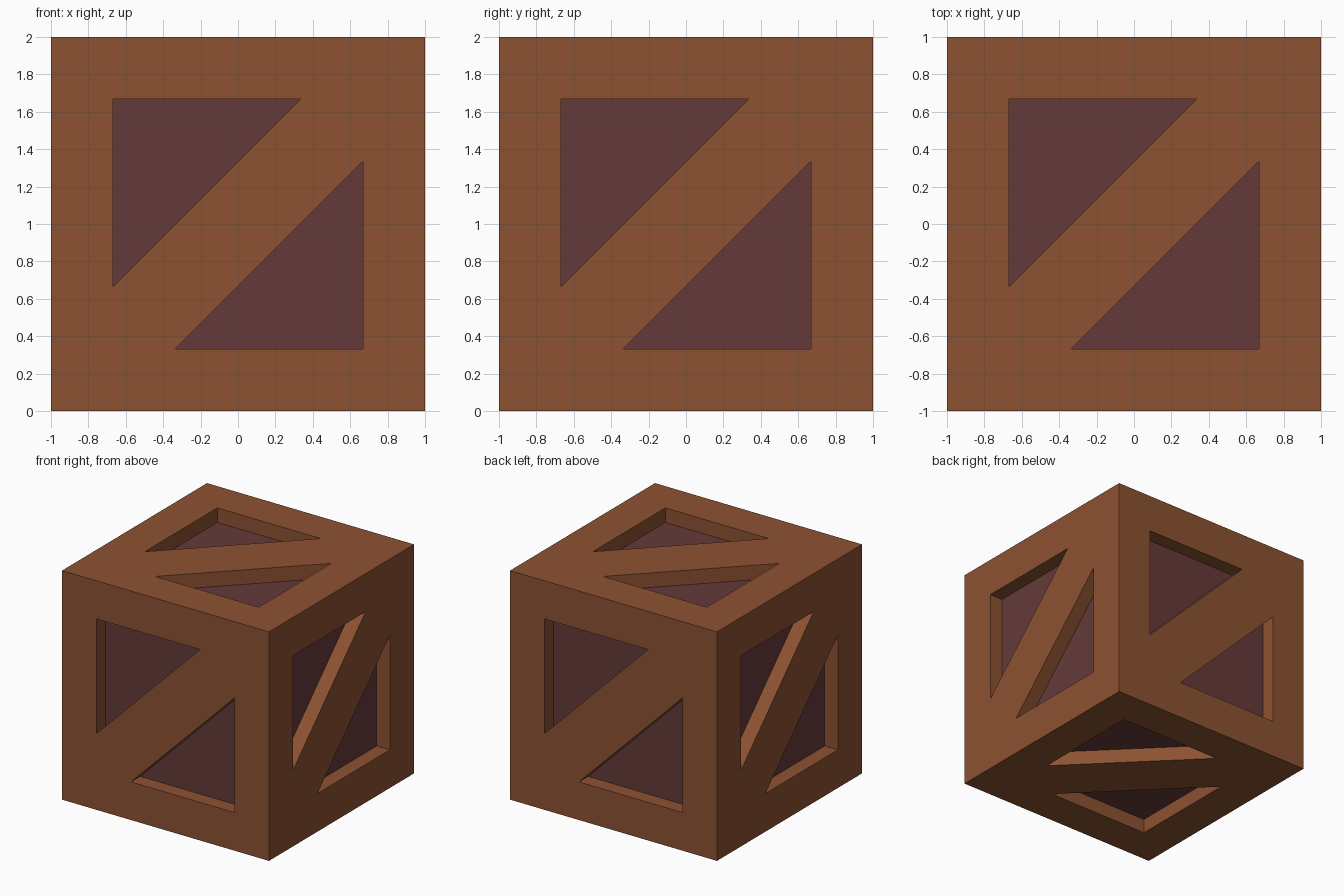
import bpy
import bmesh
from math import radians
from mathutils import Matrix, Vector

if "Cube" in bpy.data.objects:
    bpy.data.objects.remove(bpy.data.objects["Cube"])

A = 0.667      # inner edge of the border
B = 0.333      # where the diagonal brace meets the border
DEPTH = 0.127  # recess depth


def material(name, color):
    mat = bpy.data.materials.new(name)
    mat.diffuse_color = (*color, 1)
    mat.use_nodes = True
    mat.node_tree.nodes["Principled BSDF"].inputs["Base Color"].default_value = mat.diffuse_color
    return mat


def turned(points):
    """Half-turn of a 2D outline in its own plane."""
    return [(-u, -v) for u, v in points]


def add_face(bm, matrix, points):
    bm.faces.new([bm.verts.new(matrix @ Vector(p)) for p in points])


def finish(bm, name, mat):
    bmesh.ops.remove_doubles(bm, verts=bm.verts, dist=1e-4)
    mesh = bpy.data.meshes.new(name)
    bm.to_mesh(mesh)
    bm.free()
    mesh.materials.append(mat)
    obj = bpy.data.objects.new(name, mesh)
    bpy.context.collection.objects.link(obj)
    return obj


wood = material("brown wood", (0.262, 0.0844, 0.0319))
dark = material("dark plum wood", (0.130, 0.0423, 0.0423))

# Outlines on one side of the crate
lower_rail = [(-1, -1), (1, -1), (A, -A), (-B, -A), (-A, -A)]
right_rail = [(1, -1), (1, 1), (A, A), (A, B), (A, -A)]
brace = [(-A, -A), (-B, -A), (A, B), (A, A), (B, A), (-A, -B)]
opening = [(-B, -A), (A, -A), (A, B)]

flat_parts = [lower_rail, right_rail, turned(lower_rail), turned(right_rail), brace]
openings = [opening, turned(opening)]

# Top, bottom and the four upright sides
sides = [Matrix(), Matrix.Rotation(radians(180), 4, 'X')]
sides += [Matrix.Rotation(radians(90 * k), 4, 'Z') @ Matrix.Rotation(radians(90), 4, 'X')
          for k in range(4)]

frame, panels = bmesh.new(), bmesh.new()
for side in sides:
    m = Matrix.Translation((0, 0, 1)) @ side
    low = 1 - DEPTH
    # Rails and diagonal brace
    for part in flat_parts:
        add_face(frame, m, [(u, v, 1) for u, v in part])
    # Recess walls and sunken panels
    for tri in openings:
        for p, q in zip(tri, tri[1:] + tri[:1]):
            add_face(frame, m, [(*p, 1), (*q, 1), (*q, low), (*p, low)])
        add_face(panels, m, [(u, v, low) for u, v in tri])

finish(frame, "crate_frame", wood)
finish(panels, "recessed_panels", dark)
